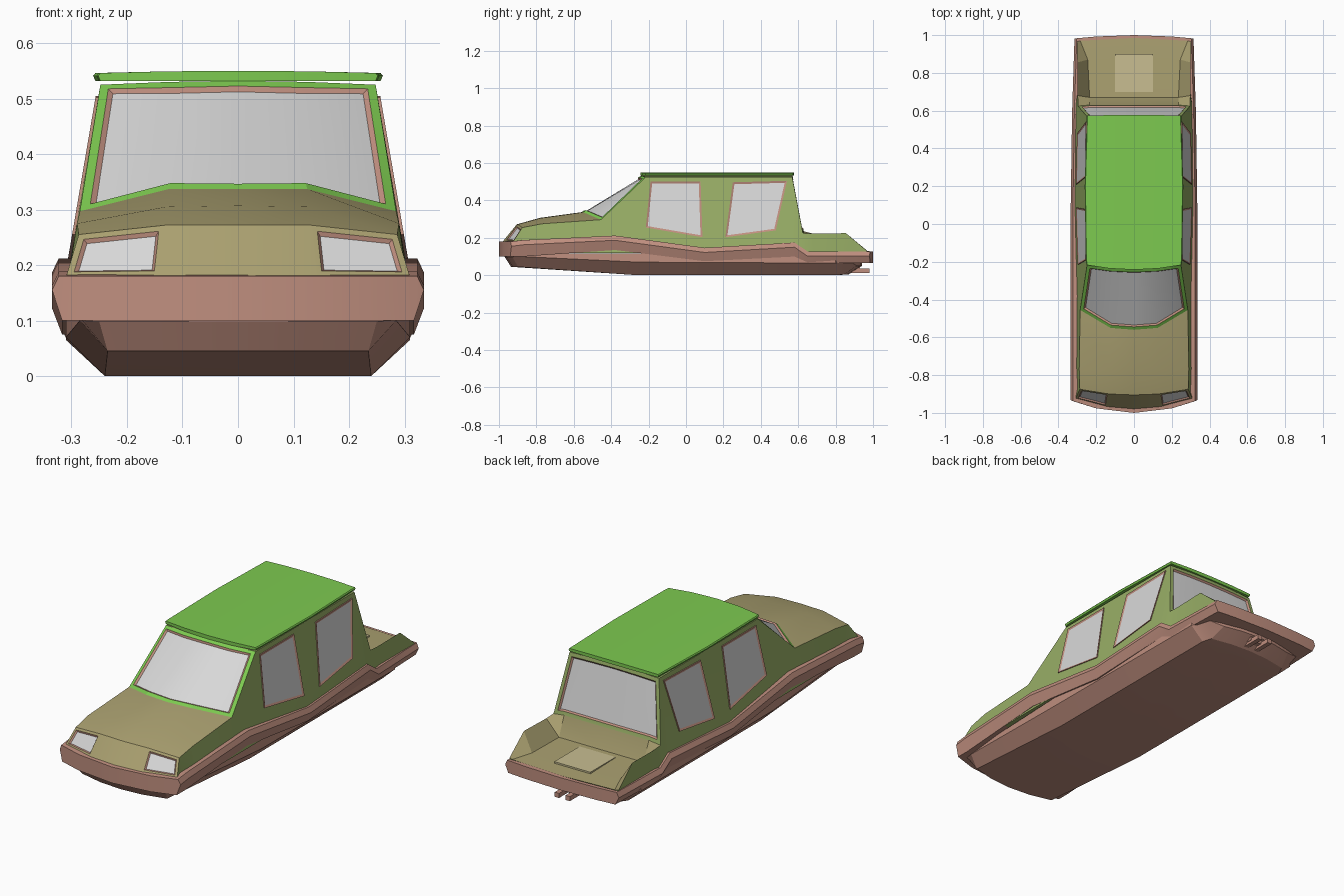
import bpy, bmesh

if "Cube" in bpy.data.objects:
    bpy.data.objects.remove(bpy.data.objects["Cube"])

# Palette
def lin(c):
    c /= 255
    return c / 12.92 if c <= 0.04045 else ((c + 0.055) / 1.055) ** 2.4

ROOF, CABIN, TAN, GLASS, TRIM, PALE = range(6)
MATS = []
for mat_name, rgb in [("bright_green", (125, 202, 80)), ("olive_green", (152, 174, 102)),
                      ("tan", (170, 160, 112)), ("pale_grey_glass", (216, 216, 216)),
                      ("dusty_pink", (192, 143, 127)), ("pale_tan", (200, 190, 145))]:
    m = bpy.data.materials.new(mat_name)
    m.diffuse_color = (*[lin(c) for c in rgb], 1)
    m.use_nodes = True
    m.node_tree.nodes["Principled BSDF"].inputs["Base Color"].default_value = m.diffuse_color
    MATS.append(m)


def finish(name, bm, smooth=True):
    me = bpy.data.meshes.new(name)
    bm.to_mesh(me)
    bm.free()
    for m in MATS:
        me.materials.append(m)
    ob = bpy.data.objects.new(name, me)
    bpy.context.collection.objects.link(ob)
    if smooth:
        bpy.ops.object.select_all(action='DESELECT')
        ob.select_set(True)
        bpy.context.view_layer.objects.active = ob
        bpy.ops.object.shade_smooth_by_angle(angle=0.35)
    return ob


def loft(stations, mat):
    """Skin mirrored half sections (bottom centre -> side -> top centre)."""
    bm = bmesh.new()
    rings = []
    for half in stations:
        pts = half + [(-x, y, z) for x, y, z in reversed(half[1:-1])]
        rings.append([bm.verts.new(p) for p in pts])
    n, h = len(rings[0]), len(stations[0]) - 1
    grid = [[bm.faces.new((a[k], a[(k + 1) % n], b[(k + 1) % n], b[k])) for k in range(n)]
            for a, b in zip(rings, rings[1:])]
    for ring in (rings[0], rings[-1]):
        for i in range(-((h + 1) // 2), (h + 1) // 2):
            ids = list(dict.fromkeys(j % n for j in (i, i + 1, h - i - 1, h - i)))
            if len(ids) > 2:
                bm.faces.new([ring[j] for j in ids])
    for f in bm.faces:
        f.material_index = mat
    bmesh.ops.recalc_face_normals(bm, faces=bm.faces[:])
    return bm, grid


def pane(bm, faces, margin, margin_mat, trim, depth):
    """Inset a margin, then a trim ring, leaving the faces as glass."""
    for t, d, mat in ((margin, 0, margin_mat), (trim, depth, TRIM)):
        if t:
            rim = bmesh.ops.inset_region(bm, faces=faces, thickness=t, depth=d,
                                         use_even_offset=True)['faces']
            for f in rim:
                f.material_index = mat
    for f in faces:
        f.material_index = GLASS


# Main body: hood, cabin and open rear bed. Points: belt, shoulder, mid, top centre
B = 0.12
rows = [
    [(.31, -.90, B), (.31, -.925, .178), (.14, -.968, .18), (0, -.98, .18)],
    [(.312, -.87, B), (.287, -.875, .255), (.13, -.90, .272), (0, -.905, .272)],
    [(.315, -.76, B), (.29, -.77, .275), (.13, -.78, .305), (0, -.78, .307)],
    [(.317, -.45, B), (.285, -.455, .297), (.125, -.55, .337), (0, -.56, .337)],
    [(.317, -.21, B), (.248, -.215, .525), (.125, -.235, .53), (0, -.24, .532)],
    [(.317, .57, B), (.248, .568, .525), (.125, .57, .53), (0, .57, .532)],
    [(.31, .625, B), (.297, .625, .225), (.235, .63, .235), (0, .63, .235)],
    [(.30, .69, B), (.298, .68, .222), (.235, .67, .14), (0, .67, .14)],
    [(.30, .855, B), (.30, .855, .225), (.245, .87, .135), (0, .87, .135)],
    [(.30, .965, B), (.303, .965, .132), (.285, .97, .13), (0, .985, .13)],
]
bm, grid = loft([[(0, r[0][1], B)] + r for r in rows], CABIN)
for s in (0, 1, 2, 6, 7, 8):
    for f in grid[s][2:6]:
        f.material_index = TAN
pane(bm, grid[3][2:6], .018, ROOF, .007, -.008)      # windscreen
pane(bm, grid[5][2:6], .018, CABIN, .007, -.008)     # rear window
for k in (2, 5):
    pane(bm, [grid[0][k]], .012, TAN, .006, -.006)   # headlights
finish("body", bm)

# Wavy bumper skirt: y, half width, top, bottom, bow
st = []
for y, w, zt, zb, bow in [(-1, .335, .18, .10, .065), (-.9, .335, .188, .10, .03),
                          (-.38, .335, .212, .135, 0), (.10, .335, .147, .075, 0),
                          (.58, .328, .175, .10, 0), (.65, .326, .127, .065, 0),
                          (1, .315, .127, .065, -.02)]:
    half = [(0, zb), (.2, zb), (w - .018, zb), (w, zt - .025), (w - .012, zt), (.2, zt), (0, zt)]
    st.append([(x, y + bow * (x / .33) ** 2, z) for x, z in half])
bm, _ = loft(st, TRIM)
finish("bumper_skirt", bm)

# Hull underneath: y, bottom half width, bottom, top half width, shoulder height, bow
st = []
for y, wb, zb, wt, zm, bow in [(-.97, .25, .098, .28, .10, .06), (-.935, .235, .045, .285, .10, .06),
                               (-.25, .24, 0, .31, .07, 0), (.80, .24, 0, .31, .065, 0),
                               (.87, .22, .005, .29, .065, -.05), (.94, .2, .05, .27, .065, -.06)]:
    half = [(0, zb), (wb / 2, zb), (wb, zb), (wt, zm), (wt, .115), (.12, .115), (0, .115)]
    st.append([(x, y + bow * (x / .3) ** 2, z) for x, z in half])
bm, _ = loft(st, TRIM)
finish("hull", bm)

# Roof slab
st = []
for y, w, bow in [(-.242, .252, .025), (-.2, .255, .01), (.2, .261, 0), (.578, .25, -.005)]:
    half = [(0, .532), (.13, .532), (w - .004, .532), (w, .541), (w - .004, .546), (.13, .549), (0, .55)]
    st.append([(x, y + bow * (x / .25) ** 2, z) for x, z in half])
bm, _ = loft(st, ROOF)
finish("roof", bm)


# Side windows: trim ring around glass, lying on the sloping cabin side
def side_windows(name, corners):
    bm = bmesh.new()
    for s in (1, -1):
        pts = [(s * (.305 - (z - .19) * .1704 + o), y, z) for o in (.005, -.004) for y, z in corners]
        v = [bm.verts.new(p) for p in pts]
        f = bm.faces.new(v[:4])
        for i in range(4):
            j = (i + 1) % 4
            bm.faces.new((v[i], v[j], v[j + 4], v[i + 4])).material_index = TRIM
        bm.faces.new(v[4:]).material_index = TRIM
        bmesh.ops.recalc_face_normals(bm, faces=bm.faces[:])
        pane(bm, [f], 0, TRIM, .01, -.004)
    finish(name, bm, False)


side_windows("front_side_windows", [(-.215, .255), (.088, .203), (.078, .502), (-.19, .502)])
side_windows("rear_side_windows", [(.21, .203), (.48, .24), (.54, .505), (.25, .497)])


# Boxes: bed mat and tow hitch
def box(name, mat, x0, x1, y0, y1, z0, z1):
    bm = bmesh.new()
    bmesh.ops.create_cube(bm, size=1)
    for v in bm.verts:
        v.co = ((x0, x1)[v.co.x > 0], (y0, y1)[v.co.y > 0], (z0, z1)[v.co.z > 0])
    for f in bm.faces:
        f.material_index = mat
    finish(name, bm, False)


box("bed_mat", PALE, -.1, .1, .70, .90, .134, .142)
box("hitch_bar", TRIM, -.045, .045, .87, .93, .025, .045)
for side, x in (("left", -.03), ("right", .03)):
    box("hitch_prong_" + side, TRIM, x - .012, x + .012, .86, .98, .012, .035)
